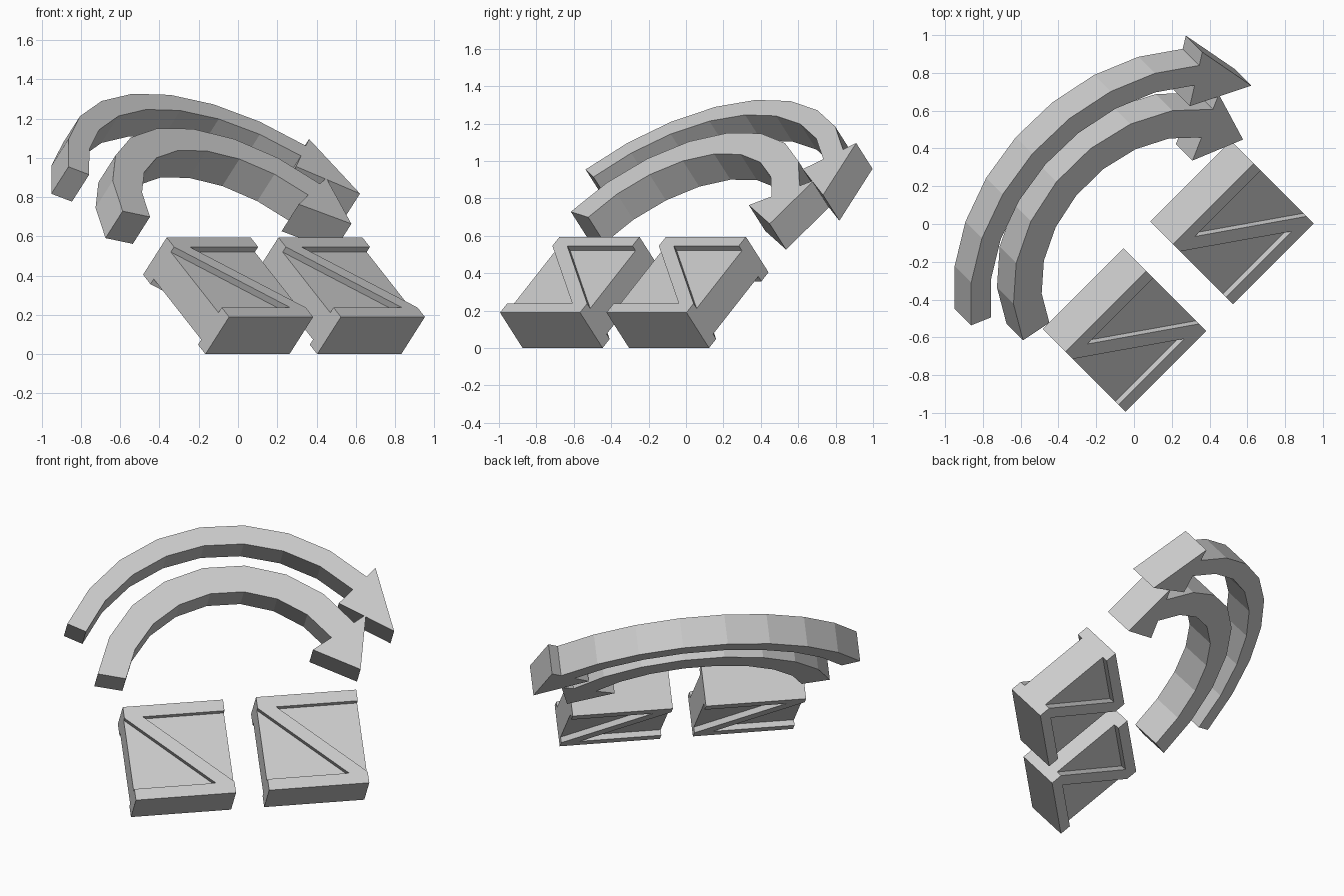
import bpy
import bmesh
from math import sin, cos, radians, sqrt
from mathutils import Vector, Matrix

cube = bpy.data.objects.get("Cube")
if cube:
    bpy.data.objects.remove(cube, do_unlink=True)

# Single grey material
grey = bpy.data.materials.new("light grey")
grey.use_nodes = True
grey.diffuse_color = (0.6, 0.6, 0.6, 1)
grey.node_tree.nodes["Principled BSDF"].inputs["Base Color"].default_value = (0.6, 0.6, 0.6, 1)

# Everything is drawn flat, then tilted: across, up the slope, out of the slope
TILT = radians(48)
r = 1 / sqrt(2)
across = Vector((r, r, 0))
up = Vector((-r * sin(TILT), r * sin(TILT), cos(TILT)))
out = across.cross(up)
FRAME = Matrix((across, up, out)).transposed().to_4x4()

FRONT = 0.59      # outermost plane
THICK = 0.255     # full depth of the raised bars
RECESS = 0.035    # step from bars down to panel and arrows


def extrude_outline(name, outline, front, depth):
    """Solid prism from a flat outline, tilted into place."""
    bm = bmesh.new()
    face = bm.faces.new([bm.verts.new((u, v, front)) for u, v in outline])
    ext = bmesh.ops.extrude_face_region(bm, geom=[face])
    moved = [g for g in ext["geom"] if isinstance(g, bmesh.types.BMVert)]
    bmesh.ops.translate(bm, verts=moved, vec=(0, 0, -depth))
    bmesh.ops.recalc_face_normals(bm, faces=bm.faces)
    bm.transform(FRAME)
    mesh = bpy.data.meshes.new(name)
    bm.to_mesh(mesh)
    bm.free()
    mesh.materials.append(grey)
    obj = bpy.data.objects.new(name, mesh)
    bpy.context.collection.objects.link(obj)
    return obj


# Square blocks: recessed panel plus raised top, bottom and diagonal bars
SIZE, BAR, SLANT = 0.605, 0.072, 0.112
BOTTOM = -0.372


def block(side, left):
    def place(points):
        return [(left + u, BOTTOM + v) for u, v in points]
    half = [(0, BAR), (0, 0), (SIZE, 0), (SIZE, BAR), (SLANT, SIZE - BAR)]
    bars = half + [(SIZE - u, SIZE - v) for u, v in half]
    square = [(0, 0), (SIZE, 0), (SIZE, SIZE), (0, SIZE)]
    extrude_outline(side + "_raised_bars", place(bars), FRONT, THICK)
    extrude_outline(side + "_panel", place(square), FRONT - RECESS, THICK - 2 * RECESS)


block("right", -0.735)
block("left", 0.07)


# Curved arrows sharing one centre; angles run clockwise from the right side
def polar(radius, degrees):
    a = radians(degrees)
    return (-0.02 - radius * cos(a), 0.25 + radius * sin(a))


def curved_arrow(name, inner, outer, start, end, barb_in, barb_out, tip, steps=8):
    angles = [start + (end - start) * i / steps for i in range(steps + 1)]
    outline = [polar(outer, a) for a in angles]
    outline += [polar(barb_out, end), polar(*tip), polar(barb_in, end)]
    outline += [polar(inner, a) for a in reversed(angles)]
    extrude_outline(name, outline, FRONT - RECESS, THICK - 2 * RECESS)


curved_arrow("outer_arrow", 1.0, 1.12, 30, 140, 0.875, 1.2, (1.04, 160))
curved_arrow("inner_arrow", 0.69, 0.86, 15, 150, 0.55, 0.95, (0.755, 170.4))
